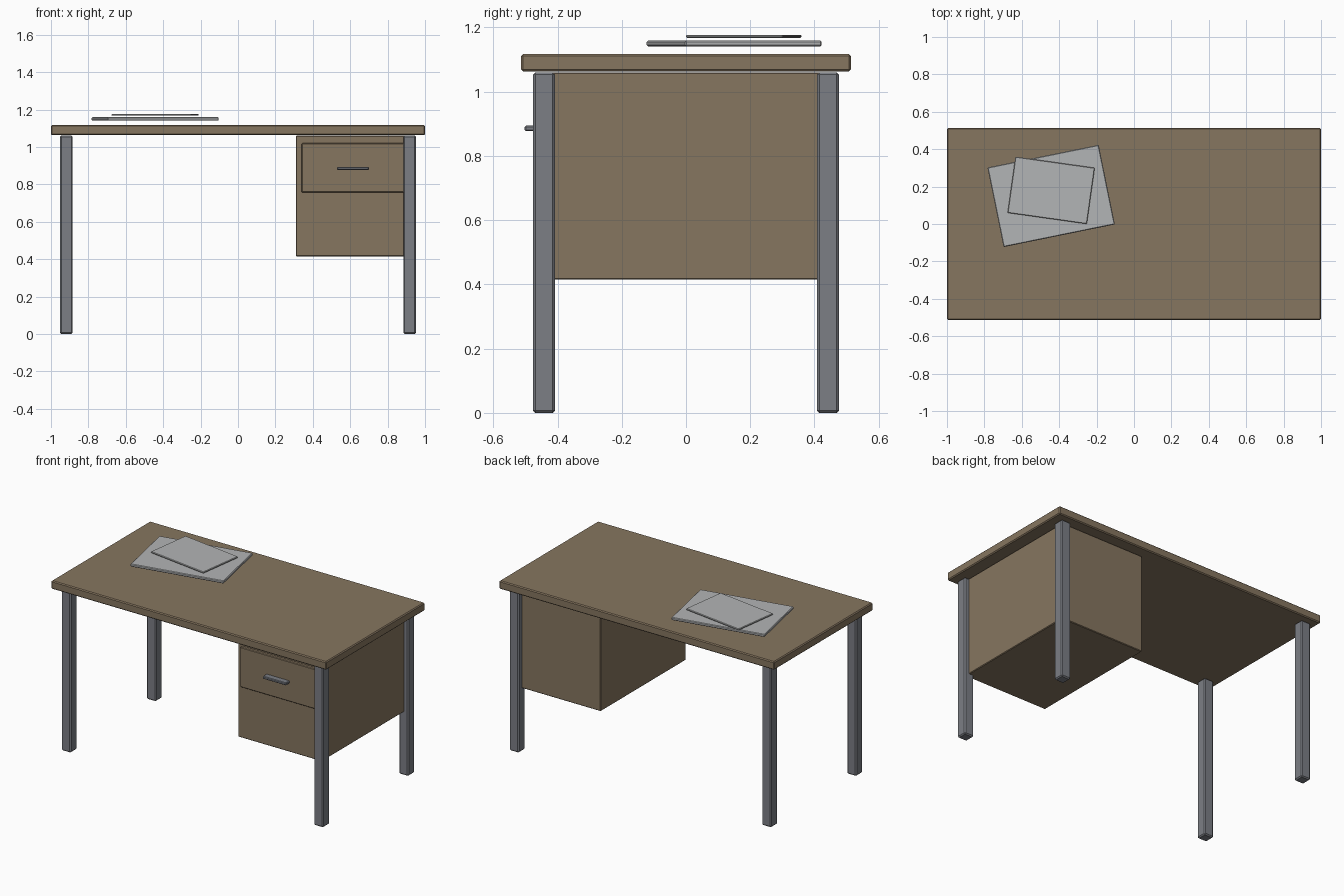
import bpy
import math
from mathutils import Vector

if "Cube" in bpy.data.objects:
    bpy.data.objects.remove(bpy.data.objects["Cube"], do_unlink=True)


def make_material(name, rgb):
    mat = bpy.data.materials.new(name)
    mat.use_nodes = True
    mat.diffuse_color = (*rgb, 1)
    mat.node_tree.nodes["Principled BSDF"].inputs["Base Color"].default_value = (*rgb, 1)
    return mat


wood = make_material("brown wood", (0.24, 0.18, 0.115))
metal = make_material("grey metal", (0.2, 0.21, 0.235))
paper = make_material("pale grey paper", (0.45, 0.46, 0.465))


def box(name, low, high, mat, bevel=0.005, turn=0):
    """Bevelled box between two corners, turned about its own vertical axis."""
    low, high = Vector(low), Vector(high)
    bpy.ops.mesh.primitive_cube_add(size=1, location=(low + high) / 2)
    obj = bpy.context.object
    obj.name = name
    obj.scale = high - low
    bpy.ops.object.transform_apply(location=False, rotation=False, scale=True)
    obj.rotation_euler.z = math.radians(turn)
    obj.data.materials.append(mat)
    mod = obj.modifiers.new("edge", "BEVEL")
    mod.width = bevel
    mod.segments = 1
    return obj


def sheet(name, centre, size, z, turn, bevel):
    (x, y), (w, d) = centre, size
    box(name, (x - w / 2, y - d / 2, z[0]), (x + w / 2, y + d / 2, z[1]), paper, bevel, turn)


# Desk top
box("desk_top", (-1, -0.513, 1.063), (1, 0.513, 1.117), wood, 0.006)

# Four square legs
for side, sx in (("left", 1), ("right", -1)):
    for end, sy in (("front", -1), ("back", 1)):
        x, y, half = sx * 0.918, sy * 0.442, 0.034
        box(f"{end}_{side}_leg", (x - half, y - half, 0), (x + half, y + half, 1.06), metal, 0.007)

# Drawer cabinet with raised drawer front and pull
box("cabinet", (0.31, -0.443, 0.415), (0.92, 0.443, 1.06), wood, 0.004)
box("drawer_front", (0.34, -0.463, 0.757), (0.89, -0.42, 1.02), wood, 0.004)
box("drawer_handle", (0.53, -0.502, 0.877), (0.70, -0.455, 0.894), metal, 0.004)

# Two sheets above the desk top
sheet("large_sheet", (-0.443, 0.15), (0.607, 0.434), (1.141, 1.159), 11.5, 0.004)
sheet("small_sheet", (-0.443, 0.18), (0.428, 0.303), (1.167, 1.177), -8, 0.003)
